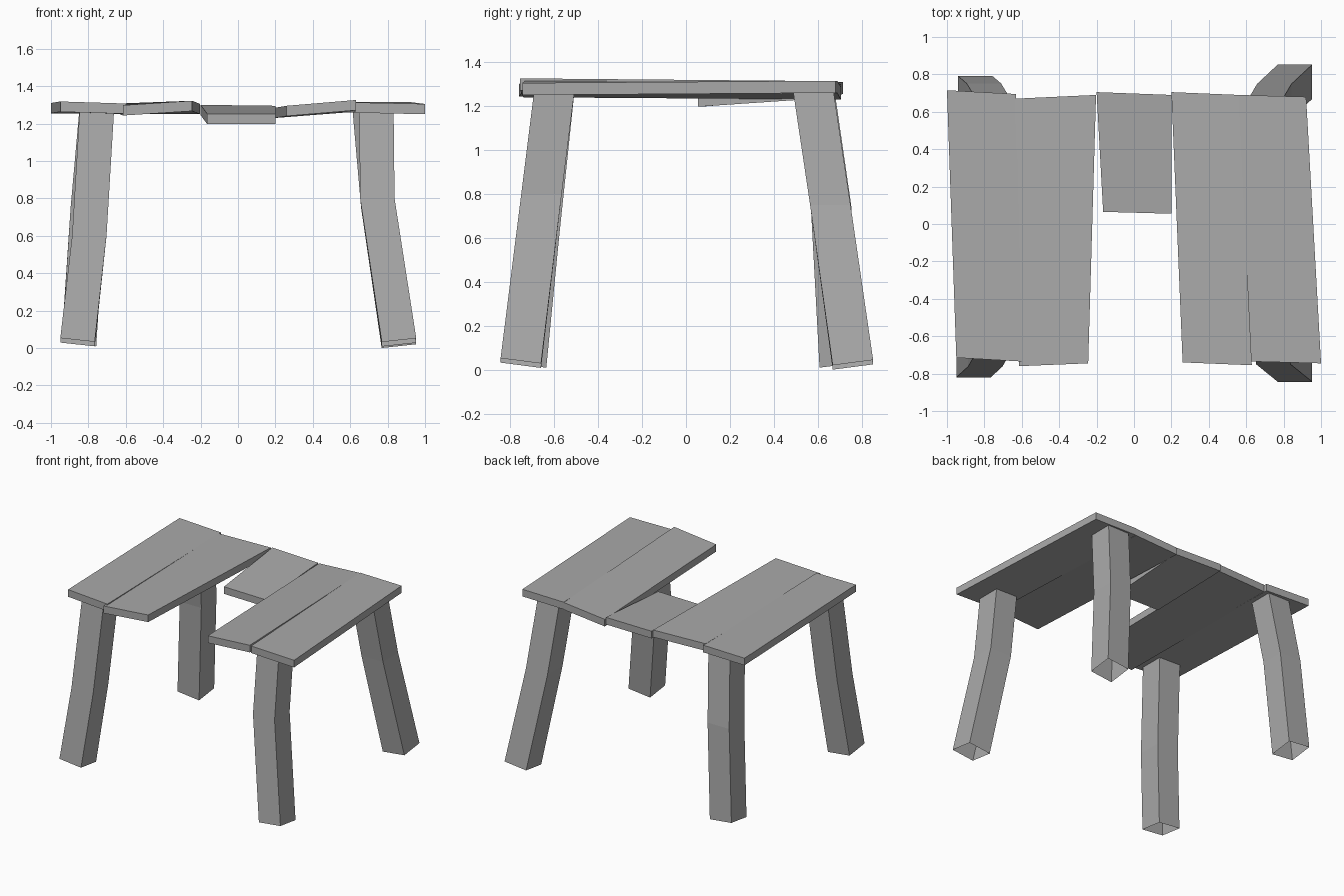
import bpy
import bmesh
from mathutils import Vector

cube = bpy.data.objects.get("Cube")
if cube:
    bpy.data.objects.remove(cube, do_unlink=True)

PLANK_THICKNESS = 0.055
LEG_HALF_WIDTH = 0.092

# Single grey for the whole table
grey = bpy.data.materials.new("weathered_grey")
grey.use_nodes = True
grey.diffuse_color = (0.4, 0.4, 0.4, 1)
grey.node_tree.nodes["Principled BSDF"].inputs["Base Color"].default_value = grey.diffuse_color


def finish(name, bm):
    """Turn a bmesh into a flat shaded object."""
    bmesh.ops.recalc_face_normals(bm, faces=bm.faces)
    mesh = bpy.data.meshes.new(name)
    bm.to_mesh(mesh)
    bm.free()
    mesh.materials.append(grey)
    part = bpy.data.objects.new(name, mesh)
    bpy.context.collection.objects.link(part)
    return part


def plank(name, back_left, back_right, front_right, front_left):
    """Board from its four top corners, extruded straight down."""
    bm = bmesh.new()
    top = bm.faces.new([bm.verts.new(c) for c in (back_left, back_right, front_right, front_left)])
    extruded = bmesh.ops.extrude_face_region(bm, geom=[top], use_keep_orig=True)
    lower = [v for v in extruded["geom"] if isinstance(v, bmesh.types.BMVert)]
    bmesh.ops.translate(bm, verts=lower, vec=Vector((0, 0, -PLANK_THICKNESS)))
    return finish(name, bm)


def leg(name, foot, knee, head):
    """Square post through three centres, cut slanted and open at the foot."""
    bm = bmesh.new()
    side_x = 1 if foot[0] > 0 else -1
    side_y = 1 if foot[1] > 0 else -1
    rings = []
    for centre in (foot, knee, head):
        ring = []
        for dx, dy in ((-1, -1), (1, -1), (1, 1), (-1, 1)):
            # Outer corners of the foot ride higher than the inner ones
            lift = 0.01 * dx * side_x + 0.012 * dy * side_y if centre is foot else 0
            offset = Vector((dx * LEG_HALF_WIDTH, dy * LEG_HALF_WIDTH, lift))
            ring.append(bm.verts.new(Vector(centre) + offset))
        rings.append(ring)
    for low, high in zip(rings, rings[1:]):
        for i in range(4):
            j = (i + 1) % 4
            bm.faces.new((low[i], low[j], high[j], high[i]))
    bm.faces.new(rings[-1])
    return finish(name, bm)


# Table top boards, from the right side to the left side
plank("right_outer_plank", (-1, 0.715, 1.31), (-0.632, 0.695, 1.305),
      (-0.6, -0.735, 1.307), (-0.95, -0.715, 1.318))
plank("right_inner_plank", (-0.637, 0.67, 1.307), (-0.203, 0.69, 1.305),
      (-0.245, -0.745, 1.322), (-0.615, -0.76, 1.298))
plank("short_middle_plank", (-0.2, 0.705, 1.3), (0.2, 0.69, 1.295),
      (0.2, 0.055, 1.252), (-0.165, 0.065, 1.252))
plank("left_inner_plank", (0.2, 0.705, 1.285), (0.56, 0.69, 1.313),
      (0.63, -0.755, 1.326), (0.26, -0.74, 1.295))
plank("left_outer_plank", (0.56, 0.69, 1.315), (0.92, 0.68, 1.315),
      (1, -0.745, 1.305), (0.625, -0.735, 1.313))

# Splayed, slightly bent legs
leg("front_right_leg", (-0.858, -0.728, 0.031), (-0.795, -0.67, 0.6), (-0.755, -0.6, 1.265))
leg("back_right_leg", (-0.85, 0.7, 0.031), (-0.803, 0.66, 0.75), (-0.757, 0.585, 1.265))
leg("front_left_leg", (0.861, -0.752, 0.03), (0.745, -0.658, 0.8), (0.74, -0.6, 1.265))
leg("back_left_leg", (0.86, 0.76, 0.022), (0.75, 0.657, 0.75), (0.705, 0.58, 1.265))
